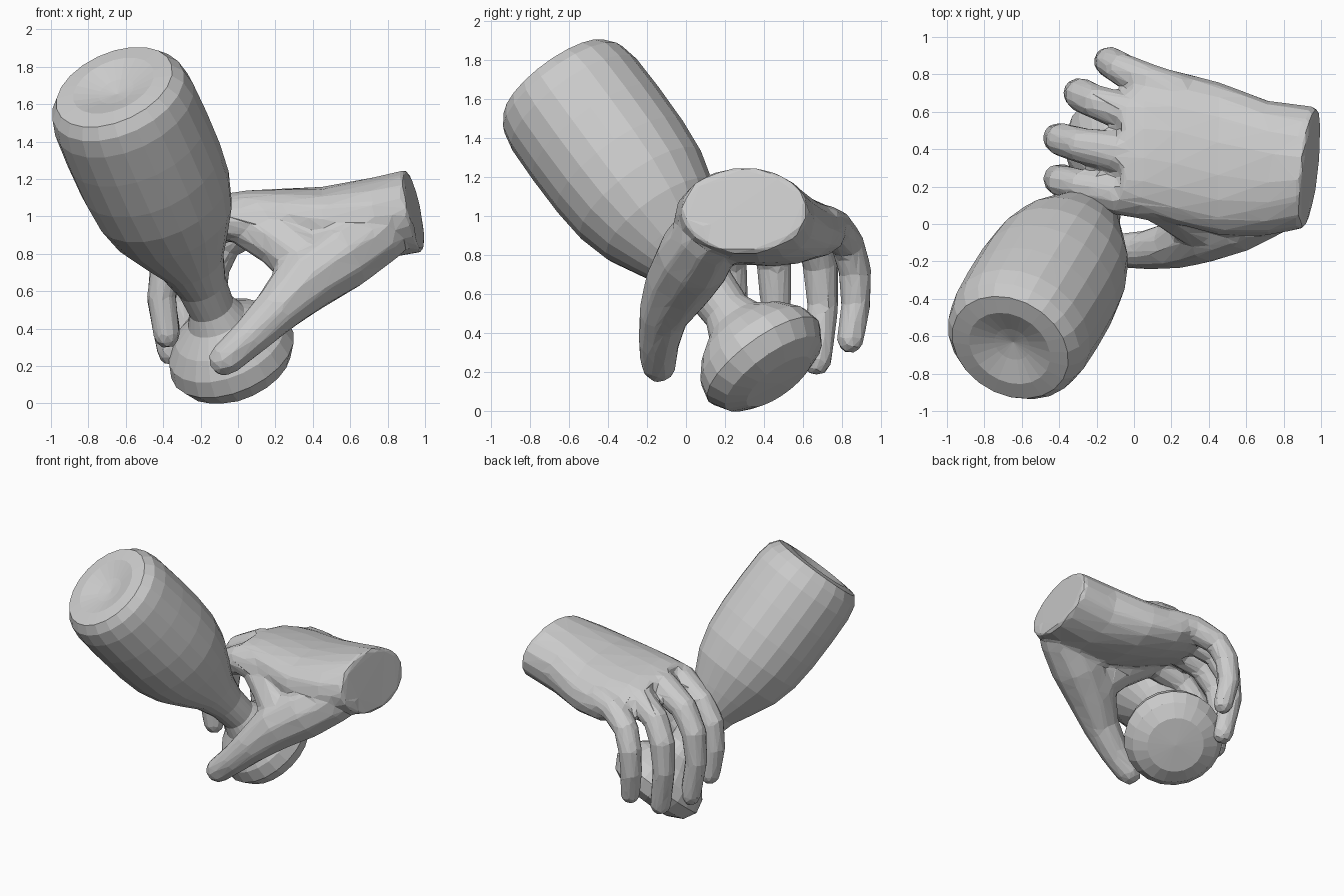
import bpy, bmesh, math
from mathutils import Vector


def loft(bm, rings):
    """Skin a list of equal-sized point rings and close both ends."""
    vs = [[bm.verts.new(p) for p in r] for r in rings]
    n = len(vs[0])
    for a, b in zip(vs, vs[1:]):
        for i in range(n):
            j = (i + 1) % n
            bm.faces.new((a[i], a[j], b[j], b[i]))
    bm.faces.new(vs[0][::-1])
    bm.faces.new(vs[-1])


def digit(bm, pts, scale=1.0, sides=10):
    """Tapered tube with a rounded tip; pts are (x, y, z, radius)."""
    ps = [(Vector(p[:3]), p[3] * scale) for p in pts]
    t = (ps[-1][0] - ps[-2][0]).normalized()
    p, r = ps[-1]
    ps += [(p + t * r * 0.5, r * 0.8), (p + t * r * 0.85, r * 0.4)]
    rings = []
    for i, (p, r) in enumerate(ps):
        t = (ps[min(i + 1, len(ps) - 1)][0] - ps[max(i - 1, 0)][0]).normalized()
        u = (Vector((0, 1, 0)) - t * t.y).normalized()
        v = t.cross(u)
        rings.append([p + r * (u * math.cos(a) + v * math.sin(a))
                      for a in [2 * math.pi * k / sides for k in range(sides)]])
    loft(bm, rings)


def finish(bm, name):
    bmesh.ops.recalc_face_normals(bm, faces=bm.faces)
    me = bpy.data.meshes.new(name)
    bm.to_mesh(me)
    bm.free()
    ob = bpy.data.objects.new(name, me)
    bpy.context.collection.objects.link(ob)
    return ob


# Hand: palm and wrist sections (x, centre y, centre z, half width, half height, roll)
bm = bmesh.new()
sections = [(0.945, 0.30, 1.03, 0.325, 0.222, 0.00),
            (0.72, 0.30, 0.985, 0.36, 0.225, 0.00),
            (0.45, 0.35, 0.95, 0.41, 0.205, -0.06),
            (0.22, 0.41, 0.96, 0.41, 0.18, -0.11),
            (0.05, 0.43, 0.985, 0.37, 0.145, -0.13),
            (-0.07, 0.39, 1.005, 0.30, 0.11, -0.12)]
rings = []
for k, (x, cy, cz, ry, rz, roll) in enumerate(sections):
    ring = []
    for i in range(18):
        a = 2 * math.pi * i / 18
        c, s = math.cos(a), math.sin(a)
        e = 1.0 if k == 0 else 0.88
        dy = ry * math.copysign(abs(c) ** e, c)
        dz = rz * math.copysign(abs(s) ** e, s)
        shear = (0.11 * dy - 0.2 * dz) if k == 0 else 0
        ring.append((x + shear, cy + dy, cz + dz + roll * dy))
    rings.append(ring)
loft(bm, rings)

# Hand: thumb, its web to the palm, and four curled fingers
digit(bm, [(0.86, 0.20, 0.98, 0.15), (0.74, 0.12, 0.91, 0.18), (0.55, 0.045, 0.79, 0.20),
           (0.36, -0.035, 0.655, 0.18), (0.20, -0.115, 0.49, 0.13), (0.05, -0.14, 0.34, 0.105),
           (-0.075, -0.14, 0.23, 0.092)])
digit(bm, [(0.03, 0.18, 0.96, 0.12), (0.22, 0.10, 0.87, 0.15), (0.36, 0.03, 0.76, 0.17),
           (0.42, 0.0, 0.70, 0.15)])
digit(bm, [(0.15, 0.15, 0.97, 0.12), (-0.08, 0.16, 0.98, 0.10), (-0.28, 0.20, 0.88, 0.08),
           (-0.38, 0.225, 0.75, 0.078), (-0.41, 0.24, 0.57, 0.07), (-0.38, 0.25, 0.36, 0.065)], 1.15)
digit(bm, [(0.15, 0.36, 1.0, 0.12), (-0.08, 0.38, 1.01, 0.10), (-0.28, 0.42, 0.91, 0.085),
           (-0.385, 0.45, 0.76, 0.08), (-0.41, 0.46, 0.55, 0.07), (-0.36, 0.46, 0.27, 0.065)], 1.15)
digit(bm, [(0.17, 0.57, 0.98, 0.11), (-0.02, 0.59, 0.98, 0.09), (-0.20, 0.65, 0.89, 0.08),
           (-0.28, 0.69, 0.75, 0.08), (-0.30, 0.70, 0.54, 0.07), (-0.25, 0.67, 0.25, 0.065)], 1.17)
digit(bm, [(0.25, 0.69, 0.95, 0.10), (0.08, 0.76, 0.94, 0.085), (-0.07, 0.83, 0.85, 0.078),
           (-0.125, 0.865, 0.72, 0.075), (-0.14, 0.87, 0.55, 0.068), (-0.11, 0.84, 0.36, 0.062)], 1.15)
hand = finish(bm, "hand")

# Fuse the hand into one skin, then reduce to flat low-poly facets
m = hand.modifiers.new("fuse", 'REMESH')
m.mode, m.voxel_size = 'VOXEL', 0.018
m = hand.modifiers.new("soften", 'SMOOTH')
m.factor, m.iterations = 0.5, 7
m = hand.modifiers.new("facet", 'DECIMATE')
m.ratio = 0.045

# Goblet: profile (radius, height along axis), with a dished top and thick foot
profile = [(0, -0.18), (0.20, -0.17), (0.30, -0.12), (0.35, -0.03), (0.33, 0.06), (0.26, 0.15),
           (0.16, 0.23), (0.125, 0.31), (0.135, 0.46), (0.18, 0.62), (0.255, 0.76), (0.335, 0.92),
           (0.38, 1.09), (0.397, 1.28), (0.40, 1.50), (0.395, 1.70), (0.375, 1.80), (0.33, 1.86),
           (0.23, 1.87), (0.10, 1.83), (0, 1.81)]
axis = Vector((-0.335, -0.56, 0.76)).normalized()
bm = bmesh.new()
vs = [bm.verts.new((r, 0, h)) for r, h in profile]
es = [bm.edges.new(p) for p in zip(vs, vs[1:])]
bmesh.ops.spin(bm, geom=vs + es, cent=(0, 0, 0), axis=(0, 0, 1),
               angle=2 * math.pi, steps=22, use_duplicate=False)
bmesh.ops.remove_doubles(bm, verts=bm.verts, dist=0.0005)
rot = axis.to_track_quat('Z', 'Y')
for v in bm.verts:
    v.co = rot @ v.co + Vector((-0.04, 0.38, 0.28))
    v.co.z = max(v.co.z, 0)
bmesh.ops.triangulate(bm, faces=bm.faces)
finish(bm, "goblet")
